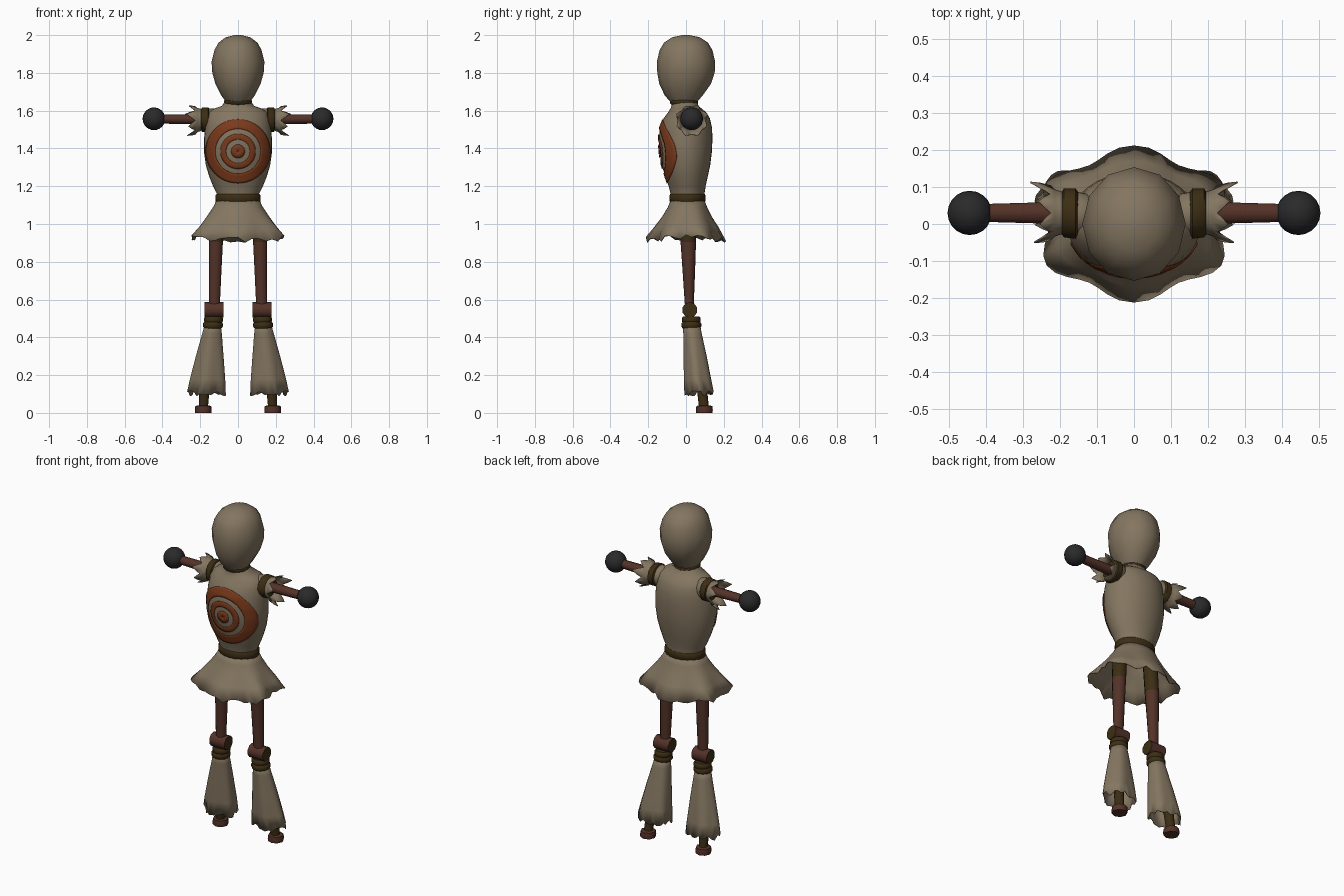
import bpy, bmesh, math, random
from mathutils import Vector
from mathutils.bvhtree import BVHTree

if "Cube" in bpy.data.objects:
    bpy.data.objects.remove(bpy.data.objects["Cube"])

random.seed(4)


def material(name, col):
    m = bpy.data.materials.new(name)
    m.diffuse_color = (*col, 1)
    m.use_nodes = True
    m.node_tree.nodes["Principled BSDF"].inputs["Base Color"].default_value = m.diffuse_color
    return m


CLOTH = material("burlap", (0.23, 0.18, 0.118))
WOOD = material("dark wood", (0.088, 0.032, 0.021))
ROPE = material("olive rope", (0.046, 0.027, 0.007))
PAINT = material("rust paint", (0.20, 0.042, 0.011))
BALL = material("charcoal", (0.023, 0.023, 0.024))


def finish(name, bm, mats, mirror=False, thick=0, angle=50, rule=None):
    bmesh.ops.recalc_face_normals(bm, faces=bm.faces)
    if rule:
        for f in bm.faces:
            f.material_index = rule(f)
    me = bpy.data.meshes.new(name)
    bm.to_mesh(me)
    bm.free()
    for m in mats:
        me.materials.append(m)
    ob = bpy.data.objects.new(name, me)
    bpy.context.collection.objects.link(ob)
    bpy.ops.object.select_all(action='DESELECT')
    ob.select_set(True)
    bpy.context.view_layer.objects.active = ob
    bpy.ops.object.shade_smooth_by_angle(angle=math.radians(angle))
    if thick:
        s = ob.modifiers.new("thickness", 'SOLIDIFY')
        s.thickness = thick
    if mirror:
        ob.modifiers.new("mirror", 'MIRROR')
    return ob


def tube(rings, n, axis='z', caps=True, shape=None, power=1.0):
    """Loft elliptical rings (along, c1, c2, r1, r2); shape(t, i, a) -> (radial scale, shift)."""
    bm = bmesh.new()
    loops = []
    for k, (u, c1, c2, r1, r2) in enumerate(rings):
        loop = []
        for i in range(n):
            a = 2 * math.pi * i / n + math.pi / 2
            s, du = shape(k / (len(rings) - 1), i, a) if shape else (1, 0)
            ca, sa = math.cos(a), math.sin(a)
            p = c1 + r1 * s * math.copysign(abs(ca) ** power, ca)
            q = c2 + r2 * s * math.copysign(abs(sa) ** power, sa)
            loop.append(bm.verts.new((p, q, u + du) if axis == 'z' else (u + du, p, q)))
        loops.append(loop)
    for lo, hi in zip(loops, loops[1:]):
        for i in range(n):
            j = (i + 1) % n
            bm.faces.new((lo[i], lo[j], hi[j], hi[i]))
    if caps:
        bm.faces.new(loops[0])
        bm.faces.new(loops[-1])
    return bm


# head: egg narrowing to the neck
head = [(1.64, 0, -.012, .06, .065), (1.68, 0, -.012, .088, .10), (1.74, 0, -.005, .119, .136),
        (1.80, 0, 0, .136, .152), (1.86, 0, 0, .14, .154), (1.92, 0, 0, .125, .140),
        (1.96, 0, 0, .103, .116), (1.988, 0, 0, .066, .075), (2.0, 0, 0, .02, .02)]
finish("head", tube(head, 12), [CLOTH])

# torso
torso = [(1.11, 0, .01, .108, .085), (1.16, 0, .008, .112, .09), (1.20, 0, .006, .132, .098),
         (1.25, 0, .003, .152, .112), (1.31, 0, 0, .170, .128), (1.38, 0, -.002, .180, .139),
         (1.45, 0, -.002, .180, .142), (1.51, 0, 0, .174, .138), (1.56, 0, .004, .168, .122),
         (1.592, 0, .006, .155, .10), (1.612, 0, 0, .125, .082), (1.625, 0, -.005, .085, .072),
         (1.66, 0, -.01, .062, .064)]
bm = tube(torso, 32)
bmesh.ops.recalc_face_normals(bm, faces=bm.faces)
tree = BVHTree.FromBMesh(bm)
finish("torso", bm, [CLOTH])

# painted target: thin rings laid onto the chest
bm = bmesh.new()
for r0, r1, steps in ((0, .036, 2), (.062, .092, 3), (.118, .168, 5)):
    loops = []
    for k in range(steps + 1):
        r = max(r0 + (r1 - r0) * k / steps, .001)
        loop = []
        for i in range(48):
            a = 2 * math.pi * i / 48
            p = Vector((r * math.cos(a), -1, 1.385 + r * math.sin(a)))
            hit, nor, _, _ = tree.ray_cast(p, Vector((0, 1, 0)))
            loop.append(bm.verts.new(hit + nor * .005))
        loops.append(loop)
    for lo, hi in zip(loops, loops[1:]):
        for i in range(48):
            j = (i + 1) % 48
            bm.faces.new((lo[i], lo[j], hi[j], hi[i]))
finish("target", bm, [PAINT], thick=0.002)

# neck and waist ropes
finish("neck_rope", tube([(1.63, 0, -.01, .066, .066), (1.638, 0, -.01, .074, .074),
                          (1.652, 0, -.012, .074, .074), (1.66, 0, -.012, .066, .066)], 16), [ROPE])
finish("waist_rope", tube([(1.112, 0, .008, .112, .086), (1.12, 0, .008, .12, .094),
                           (1.15, 0, .008, .12, .096), (1.16, 0, .008, .113, .09)], 20), [ROPE])

# skirt: six folds and a ragged hem
jag = [random.uniform(-.012, .022) for _ in range(48)]


def skirt_shape(t, i, a):
    fold = math.cos(6 * (a - math.pi / 2))
    return 1 + .08 * t * t * fold, (jag[i] - .012 * abs(math.sin(a))) * (t > .99)


skirt = [(1.13, 0, .008, .112, .088), (1.09, 0, .008, .132, .103), (1.04, 0, .005, .168, .128),
         (.985, 0, .002, .212, .162), (.925, 0, 0, .25, .197)]
finish("skirt", tube(skirt, 48, caps=False, shape=skirt_shape, power=.92), [CLOTH], thick=0.004)

# sleeves: shoulder, flared torn cuff
tooth = [random.uniform(.5, 1) for _ in range(8)]


def sleeve_shape(t, i, a):
    if t < .99:
        return 1, 0
    tip = 1 - abs((i % 4) - 2) / 2
    return .88 + .2 * tip * tooth[i // 4], .055 * tip * tooth[i // 4] - .02


sleeve = [(.09, .02, 1.55, .055, .058), (.16, .028, 1.552, .06, .06), (.19, .03, 1.552, .056, .056),
          (.215, .03, 1.55, .064, .064), (.245, .03, 1.548, .085, .085)]
finish("sleeves", tube(sleeve, 32, 'x', caps=False, shape=sleeve_shape), [CLOTH], True, .004)
finish("shoulder_ropes", tube([(.152, .028, 1.553, .06, .058), (.158, .028, 1.553, .068, .065),
                               (.19, .03, 1.552, .066, .064), (.197, .03, 1.552, .055, .055)], 16, 'x'),
       [ROPE], True)

# arms and ball hands
finish("arms", tube([(.12, .03, 1.553, .034, .028), (.42, .03, 1.556, .025, .024)], 10, 'x'), [WOOD], True)
bm = bmesh.new()
bmesh.ops.create_uvsphere(bm, u_segments=20, v_segments=12, radius=.06)
bmesh.ops.translate(bm, verts=bm.verts, vec=(.445, .03, 1.557))
finish("ball_hands", bm, [BALL], True)

# thighs, with rope wrapped round the top
finish("thighs", tube([(1.06, .108, .01, .04, .042), (.905, .117, .012, .039, .041),
                       (.75, .121, .015, .035, .033), (.54, .126, .018, .03, .022)], 10),
       [WOOD, ROPE], True, rule=lambda f: int(f.calc_center_median().z > .9))

# knees: cross cylinders with dark ends
finish("knees", tube([(.077, .02, .545, .041, .041), (.178, .02, .545, .041, .041)], 10, 'x'),
       [WOOD, ROPE], True, rule=lambda f: int(abs(f.normal.x) > .9))

# ropes below the knees
for name, z, x, r in (("upper_knee_rope", .493, .130, .05), ("lower_knee_rope", .465, .133, .053)):
    finish(name, tube([(z - .018, x, .028, r - .008, r - .008), (z - .008, x, .028, r, r),
                       (z + .008, x, .028, r, r), (z + .018, x, .028, r - .008, r - .008)], 12),
           [ROPE], True)

# flared trouser legs
hem = [random.uniform(-.012, .018) for _ in range(30)]


def trouser_shape(t, i, a):
    return 1 + .07 * t * math.cos(5 * a + .6), hem[i] * (t > .99)


trouser = [(.475, .133, .028, .041, .045), (.42, .137, .035, .052, .049), (.30, .148, .049, .073, .061),
           (.18, .158, .062, .092, .071), (.10, .163, .070, .100, .075)]
finish("trouser_legs", tube(trouser, 30, caps=False, shape=trouser_shape), [CLOTH], True, .004)

# shins and feet
finish("shins", tube([(.50, .130, .022, .028, .026), (.12, .178, .085, .027, .027),
                      (.03, .183, .095, .024, .026)], 8), [ROPE], True)
finish("feet", tube([(0, .184, .097, .043, .043), (.015, .184, .097, .045, .045),
                     (.036, .184, .097, .042, .042), (.04, .184, .097, .03, .03)], 8), [WOOD], True)
